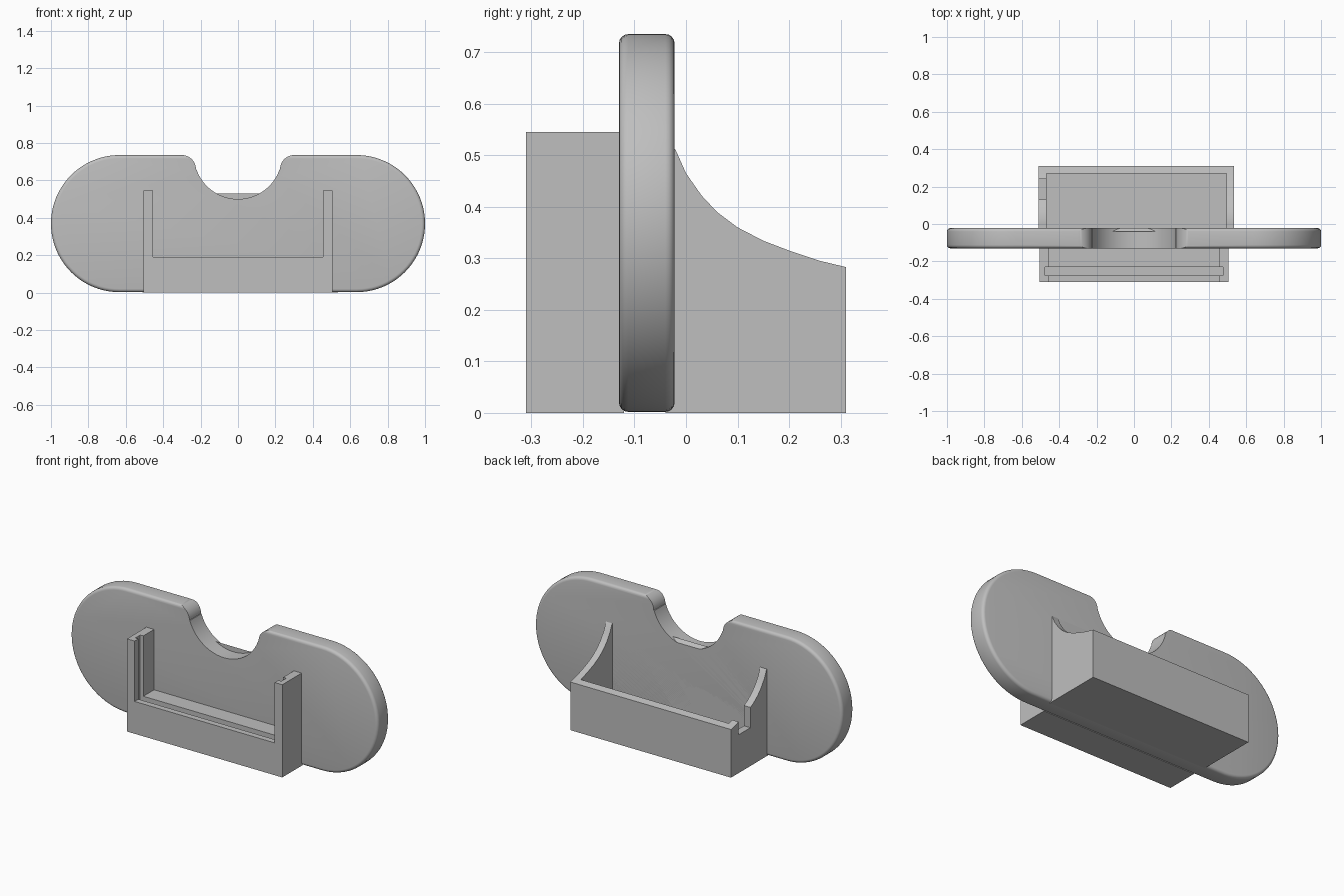
import bpy, bmesh, math
from mathutils import Vector

if "Cube" in bpy.data.objects:
    bpy.data.objects.remove(bpy.data.objects["Cube"])

grey = bpy.data.materials.new("plain grey")
grey.use_nodes = True
colour = (0.52, 0.52, 0.52, 1)
grey.diffuse_color = colour
grey.node_tree.nodes["Principled BSDF"].inputs["Base Color"].default_value = colour


def prism(name, points, axis, lo, hi, bevel=0):
    """Extrude a closed profile along x or y; the profile is (y, z) or (x, z)."""
    bm = bmesh.new()
    place = (lambda a, b: (lo, a, b)) if axis == "x" else (lambda a, b: (a, lo, b))
    step = Vector((hi - lo, 0, 0)) if axis == "x" else Vector((0, hi - lo, 0))
    face = bm.faces.new([bm.verts.new(place(a, b)) for a, b in points])
    new = bmesh.ops.extrude_face_region(bm, geom=[face])["geom"]
    top = [v for v in new if isinstance(v, bmesh.types.BMVert)]
    bmesh.ops.translate(bm, verts=top, vec=step)
    bmesh.ops.recalc_face_normals(bm, faces=bm.faces)
    if bevel:
        rims = [e for e in bm.edges if e.calc_face_angle(0) > 1]
        bmesh.ops.bevel(bm, geom=rims, offset=bevel, segments=4, profile=0.5, affect="EDGES")
    mesh = bpy.data.meshes.new(name)
    bm.to_mesh(mesh)
    bm.free()
    mesh.materials.append(grey)
    obj = bpy.data.objects.new(name, mesh)
    bpy.context.collection.objects.link(obj)
    return obj


def box(name, x, y, z):
    return prism(name, [(x[0], z[0]), (x[1], z[0]), (x[1], z[1]), (x[0], z[1])], "y", *y)


def arc(cx, cz, r, start, end, n):
    angles = [math.radians(start + (end - start) * i / n) for i in range(n + 1)]
    return [(cx + r * math.cos(a), cz + r * math.sin(a)) for a in angles]


def cut(obj, *cutters):
    for cutter in cutters:
        mod = obj.modifiers.new("cut", "BOOLEAN")
        mod.operation, mod.solver, mod.object = "DIFFERENCE", "EXACT", cutter
        bpy.context.view_layer.objects.active = obj
        bpy.ops.object.modifier_apply(modifier=mod.name)
        bpy.data.objects.remove(cutter)


# Rounded wing plate with a scooped, filleted notch in the top edge
R, TOP = 0.3665, 0.735
wing = prism("wing_plate",
             arc(1 - R, TOP - R, R, -90, 90, 40) + arc(R - 1, TOP - R, R, 90, 270, 40),
             "y", -0.13, -0.022, bevel=0.018)
scoop = (arc(0.3, 0.66, 0.075, 90, 180, 10)
         + arc(0, TOP, 0.235, -19, -161, 40)
         + arc(-0.3, 0.66, 0.075, 0, 90, 10)
         + [(-0.3, 0.9), (0.3, 0.9)])
cut(wing, prism("scoop_cutter", scoop, "y", -0.3, 0.2))

# Front holder: low block between two posts, with a slot for a sliding panel
holder = box("front_holder", (-0.505, 0.505), (-0.31, -0.12), (0, 0.545))
cut(holder,
    box("opening_cutter", (-0.455, 0.455), (-0.4, 0), (0.19, 0.7)),
    box("slot_cutter", (-0.475, 0.475), (-0.275, -0.23), (0.05, 0.7)))

# Rear tray: side walls sweep down in a curve from the plate to the back
sweep = [(0.31, 0.283), (0.26, 0.295), (0.2, 0.315), (0.15, 0.334), (0.1, 0.36),
         (0.06, 0.39), (0.03, 0.422), (0, 0.465), (-0.02, 0.51), (-0.04, 0.53)]
tray = prism("rear_tray", [(-0.04, 0), (0.31, 0)] + sweep, "x", -0.51, 0.535)
cut(tray,
    box("hollow_cutter", (-0.468, 0.495), (-0.022, 0.27), (0.04, 0.7)),
    box("cable_notch_cutter", (-0.6, -0.46), (0.13, 0.24), (0.225, 0.7)))

# Smooth the curved surfaces while keeping the corners sharp
for obj in (wing, holder, tray):
    bpy.ops.object.select_all(action="DESELECT")
    obj.select_set(True)
    bpy.context.view_layer.objects.active = obj
    bpy.ops.object.shade_smooth_by_angle(angle=math.radians(30))
